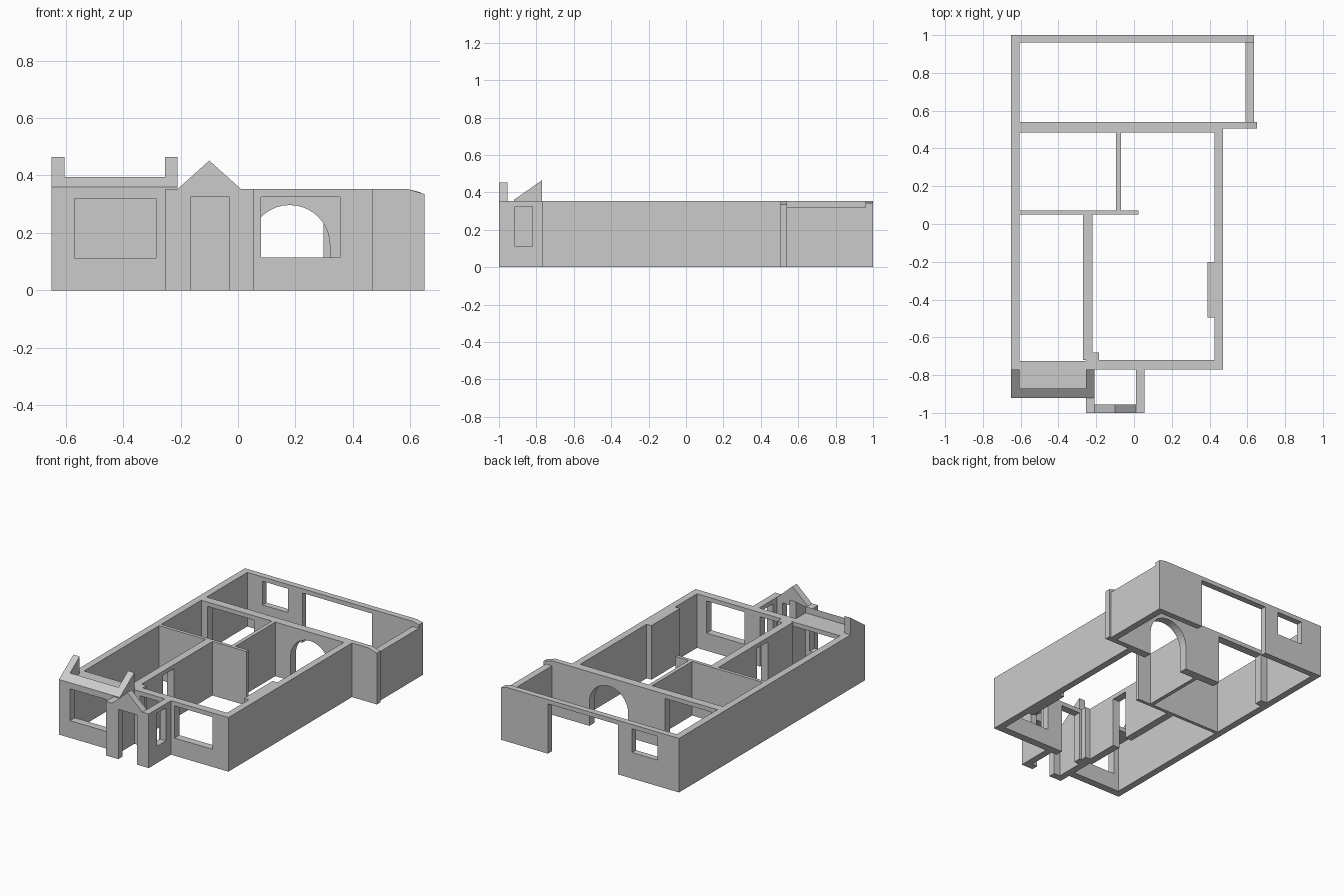
import bpy, bmesh
from math import sin, cos, pi

if "Cube" in bpy.data.objects:
    bpy.data.objects.remove(bpy.data.objects["Cube"])

H = 0.353      # wall height
D = 0.325      # door / window head height


def wall(name, axis, lo, hi, outline, holes=()):
    """Extrude an outline in the wall plane (u, z) from lo to hi across its thickness.
    axis 'x': wall runs along x, thickness in y; axis 'y': the reverse."""
    cu = bpy.data.curves.new(name, 'CURVE')
    cu.dimensions = '2D'
    cu.fill_mode = 'BOTH'
    cu.extrude = (hi - lo) / 2
    for loop in (outline, *holes):
        sp = cu.splines.new('POLY')
        sp.points.add(len(loop) - 1)
        for p, (u, z) in zip(sp.points, loop):
            p.co = (u, z, 0, 1)
        sp.use_cyclic_u = True
    tmp = bpy.data.objects.new(name + "_outline", cu)
    bpy.context.collection.objects.link(tmp)
    dg = bpy.context.evaluated_depsgraph_get()
    me = bpy.data.meshes.new_from_object(tmp.evaluated_get(dg))
    bpy.data.objects.remove(tmp)
    bm = bmesh.new()
    bm.from_mesh(me)
    mid = (lo + hi) / 2
    for v in bm.verts:
        u, z, w = v.co
        v.co = (u, mid + w, z) if axis == 'x' else (mid + w, u, z)
    bmesh.ops.remove_doubles(bm, verts=bm.verts, dist=1e-5)
    bmesh.ops.recalc_face_normals(bm, faces=bm.faces)
    for f in bm.faces:
        f.smooth = False
    bm.to_mesh(me)
    bm.free()
    ob = bpy.data.objects.new(name, me)
    bpy.context.collection.objects.link(ob)
    return ob


def door(l, r, h=D):
    return [(l, 0), (l, h), (r, h), (r, 0)]


def arch(cx, zc, r, n=20):
    pts = [(cx - r * cos(pi * i / n), zc + r * sin(pi * i / n)) for i in range(n + 1)]
    return [(cx - r, 0)] + pts + [(cx + r, 0)]


def window(l, r, z0, z1=D):
    return [(l, z0), (r, z0), (r, z1), (l, z1)]


def shape(a, b, doors=(), top=None):
    """Wall outline from a to b with openings notched from the ground, left to right."""
    pts = [(a, 0)]
    for d in doors:
        pts += d
    return pts + [(b, 0)] + (top or [(b, H), (a, H)])


# Outer walls
wall("left_wall", 'y', -0.65, -0.605, shape(-0.87, 0.96))
wall("back_wall", 'x', 0.96, 1.0,
     shape(-0.65, 0.635, [door(-0.207, 0.298)],
           [(0.635, 0.342), (0.59, H), (-0.65, H)]),
     [window(-0.495, -0.31, 0.17)])
wall("back_right_wall", 'y', 0.59, 0.635,
     shape(0.54, 0.96, (), [(0.96, 0.32), (0.54, 0.32)]))
wall("right_wall", 'y', 0.425, 0.47, shape(-0.72, 0.485))
wall("front_wall", 'x', -0.77, -0.72,
     shape(-0.21, 0.47, [door(-0.17, -0.03)]),
     [window(0.08, 0.355, 0.115)])

# Middle wall with wide opening and arch, plus its stub outside
wall("middle_wall", 'x', 0.485, 0.54,
     shape(-0.605, 0.47, [door(-0.56, -0.225), arch(0.18, 0.157, 0.14)]))
wall("middle_wall_stub", 'x', 0.505, 0.54,
     shape(0.47, 0.65, (), [(0.65, 0.335), (0.59, H), (0.47, H)]))

# Inner partitions
wall("hall_wall", 'y', -0.27, -0.22, shape(-0.72, 0.05, [door(-0.46, -0.345)]))
wall("cross_wall", 'x', 0.05, 0.072, shape(-0.605, 0.025))
wall("room_divider", 'y', -0.095, -0.07, shape(0.072, 0.485))
wall("chimney_breast", 'y', 0.39, 0.425, shape(-0.495, -0.2))
wall("hall_pier", 'x', -0.72, -0.68, shape(-0.22, -0.185))

# Front bay: front wall, right cheek, ceiling slab
wall("bay_front_wall", 'x', -0.92, -0.87, shape(-0.65, -0.21, (), [(-0.21, 0.36), (-0.65, 0.36)]),
     [window(-0.57, -0.285, 0.112, 0.32)])
wall("bay_right_wall", 'y', -0.255, -0.21, shape(-0.87, -0.72))
wall("bay_ceiling", 'x', -0.87, -0.725, window(-0.605, -0.255, D, H))

# Sloped parapet of the bay: low front strip and two triangular cheeks
wall("bay_parapet_front", 'y', -0.605, -0.255, [(-0.92, 0.36), (-0.87, 0.36), (-0.87, 0.395)])
for side, x in (("left", -0.65), ("right", -0.255)):
    wall("bay_parapet_" + side, 'y', x, x + 0.045,
         [(-0.92, 0.36), (-0.87, 0.36), (-0.87, H), (-0.77, H), (-0.77, 0.465)])

# Porch: gabled front, side walls
wall("porch_front", 'x', -1.0, -0.955,
     shape(-0.255, 0.055, [door(-0.165, -0.03)],
           [(0.055, H), (0.01, H), (-0.1, 0.452), (-0.21, H), (-0.255, H)]))
wall("porch_left_wall", 'y', -0.255, -0.21, shape(-0.955, -0.92))
wall("porch_right_wall", 'y', 0.01, 0.055, shape(-0.955, -0.77),
     [window(-0.913, -0.82, 0.11)])
